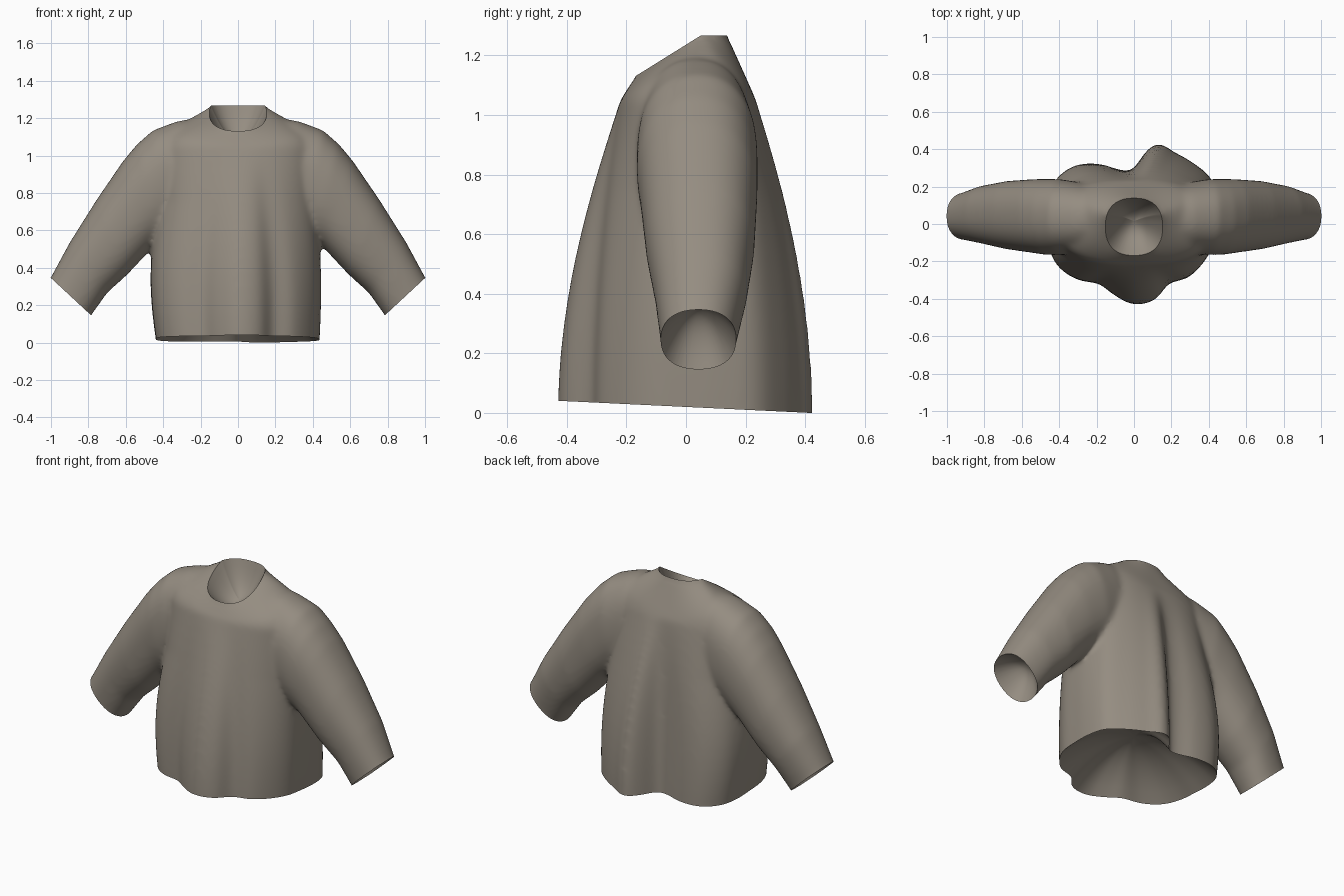
import bpy, bmesh, math
from mathutils import Vector

if "Cube" in bpy.data.objects:
    bpy.data.objects.remove(bpy.data.objects["Cube"])

# Hem outline: radius every 15 degrees, from +x towards the back
HEM = [.43, .45, .475, .455, .44, .44, .30, .30, .37, .44, .465, .45,
       .435, .445, .45, .42, .37, .395, .43, .42, .37, .405, .42, .43]
N = 96
NECK_R, NECK_Y = .153, -.015


def lerp(a, b, t):
    return a + (b - a) * t


def super_r(t, a, b, p):
    """Radius of a rounded box outline at angle t."""
    return (abs(math.cos(t) / a) ** p + abs(math.sin(t) / b) ** p) ** (-1 / p)


def hem_r(t):
    """Smooth interpolation of the hem outline."""
    u = t / (2 * math.pi) * 24
    i, f = int(u), u - int(u)
    a, b, c, d = (HEM[(i + k) % 24] for k in (-1, 0, 1, 2))
    return b + .5 * f * (c - a + f * (2*a - 5*b + 4*c - d + f * (3*(b - c) + d - a)))


def upper_r(t):
    """Chest outline at shoulder height."""
    return super_r(t, .41, .235 if math.sin(t) > 0 else .22, 2.6)


def neck_z(y):
    """Neckline height: level at the back, dropping to the front."""
    return 1.267 - .137 * min(1, max(0, (.05 - y) / .22))


def loft(bm, rings):
    """Closed solid through a list of rings."""
    rows = [[bm.verts.new(p) for p in r] for r in rings]
    n = len(rows[0])
    for a, b in zip(rows, rows[1:]):
        for i in range(n):
            j = (i + 1) % n
            bm.faces.new((a[i], a[j], b[j], b[i]))
    bm.faces.new(rows[0][::-1])
    bm.faces.new(rows[-1])


angles = [2 * math.pi * i / N for i in range(N)]
bm = bmesh.new()

# Torso: folds fading out towards a smooth chest, then shoulders up to the neck
rings = []
for k in range(-2, 15):
    z = k * .075
    h = max(z, 0)
    w = 1 - (h / 1.05) ** 1.9
    side = math.sin(math.pi * min(h / .75, 1))
    ring = []
    for t in angles:
        smooth = super_r(t, .435, .385, 2.2)
        fold = (hem_r(t) - smooth) * w ** (1.1 if math.sin(t) > 0 else 1.4)
        r = lerp(upper_r(t), smooth, w) + fold
        grow = 1 + side * (.08 if math.cos(t) < 0 else .03)
        ring.append((r * math.cos(t) * grow, r * math.sin(t), z))
    rings.append(ring)
for k in range(1, 9):
    s = k / 8
    ring = []
    for t in angles:
        c, sn = math.cos(t), math.sin(t)
        nr = super_r(t, NECK_R, NECK_R, 2.4)
        r = upper_r(t)
        top = neck_z(NECK_Y + nr * sn)
        rise = s ** (1 - .5 * c * c)
        ring.append((lerp(r, nr, s) * c, lerp(r * sn, NECK_Y + nr * sn, s),
                     lerp(1.05, top, rise)))
    rings.append(ring)
rings.append([(x * .6, NECK_Y + (y - NECK_Y) * .6, z + .03) for x, y, z in rings[-1]])
loft(bm, rings)

# Sleeves: outer x, z, inner x, z, front y, back y of each section
SLEEVE = [(.20, 1.20, .15, .75, -.12, .19), (.32, 1.185, .24, .66, -.155, .22),
          (.455, 1.135, .345, .595, -.165, .24), (.54, 1.06, .395, .555, -.165, .24),
          (.615, .97, .45, .515, -.155, .24), (.755, .765, .59, .365, -.135, .23),
          (.90, .535, .70, .265, -.105, .205), (1.003, .345, .785, .145, -.085, .168),
          (1.09, .215, .87, .015, -.08, .16)]
for side in (-1, 1):
    rings = []
    for ox, oz, ix, iz, fy, by in SLEEVE:
        ring = []
        for t in angles[::2]:
            r = super_r(t, 1, 1, 2.3)
            u, v = r * math.cos(t) / 2 + .5, r * math.sin(t) / 2 + .5
            ring.append((side * lerp(ix, ox, u), lerp(fy, by, v), lerp(iz, oz, u)))
        rings.append(ring)
    loft(bm, rings)
bmesh.ops.recalc_face_normals(bm, faces=bm.faces)

mesh = bpy.data.meshes.new("sweater")
bm.to_mesh(mesh)
bm.free()
sweater = bpy.data.objects.new("sweater", mesh)
bpy.context.collection.objects.link(sweater)
bpy.context.view_layer.objects.active = sweater
sweater.select_set(True)

# Merge torso and sleeves into one soft cloth surface
m = sweater.modifiers.new("merge", 'REMESH')
m.mode = 'VOXEL'
m.voxel_size = .012
bpy.ops.object.modifier_apply(modifier="merge")
m = sweater.modifiers.new("soften", 'SMOOTH')
m.factor = .5
m.iterations = 22
bpy.ops.object.modifier_apply(modifier="soften")

bm = bmesh.new()
bm.from_mesh(sweater.data)


def cut(co, no):
    """Open the cloth along a plane."""
    bmesh.ops.bisect_plane(bm, geom=bm.verts[:] + bm.edges[:] + bm.faces[:],
                           plane_co=co, plane_no=no, clear_outer=True)


def hollow(inside, centre, depth):
    """Line an opening with a smooth bowl reaching inwards."""
    edges = [e for e in bm.edges if e.is_boundary and all(inside(v.co) for v in e.verts)]
    rim = None
    steps = 8
    for k in range(1, steps + 1):
        new = bmesh.ops.extrude_edge_only(bm, edges=edges)["geom"]
        verts = [g for g in new if isinstance(g, bmesh.types.BMVert)]
        edges = [g for g in new if isinstance(g, bmesh.types.BMEdge)
                 and g.is_boundary]
        s0, s1 = 1 - (k - 1) / steps, 1 - k / steps
        for v in verts:
            flat = v.co - depth * (1 - s0 * s0)
            v.co = centre + (flat - centre) * (s1 / s0) + depth * (1 - s1 * s1)
    bmesh.ops.remove_doubles(bm, verts=verts, dist=.0005)


# Hem and cuff openings
cut(Vector((0, 0, .02)), Vector((0, -.048, -1)))
for side in (-1, 1):
    cut(Vector((side * .895, 0, .2475)), Vector((side * .195, 0, -.21)))

# Neck opening: remove the cap and snap its rim to the neckline
def neck_polar(v):
    t = math.atan2(v.co.y - NECK_Y, v.co.x)
    return t, math.hypot(v.co.x, v.co.y - NECK_Y), super_r(t, NECK_R, NECK_R, 2.4)


cap = []
for v in bm.verts:
    t, r, lim = neck_polar(v)
    if v.co.z > 1 and r < lim:
        cap.append(v)
bmesh.ops.delete(bm, geom=cap, context='VERTS')
for v in bm.verts:
    if v.is_boundary and v.co.z > 1:
        t, r, lim = neck_polar(v)
        y = NECK_Y + lim * math.sin(t)
        v.co = (lim * math.cos(t), y, neck_z(y))

# Bowl-shaped linings inside the neck, hem and cuffs
hollow(lambda c: c.z > 1, Vector((0, NECK_Y, 1.22)), Vector((0, .03, -.15)))
hollow(lambda c: c.z < .1 and abs(c.x) < .6, Vector((0, 0, .02)), Vector((0, 0, .2)))
for side in (-1, 1):
    hollow(lambda c: c.x * side > .7, Vector((side * .895, .04, .2475)),
           Vector((side * -.08, 0, .09)))
bmesh.ops.recalc_face_normals(bm, faces=bm.faces)
bm.to_mesh(sweater.data)
bm.free()

# Single cloth colour
cloth = bpy.data.materials.new("taupe cloth")
cloth.diffuse_color = (.30, .265, .22, 1)
cloth.use_nodes = True
cloth.node_tree.nodes["Principled BSDF"].inputs["Base Color"].default_value = cloth.diffuse_color
sweater.data.materials.clear()
sweater.data.materials.append(cloth)
bpy.ops.object.shade_smooth_by_angle(angle=math.radians(50))
